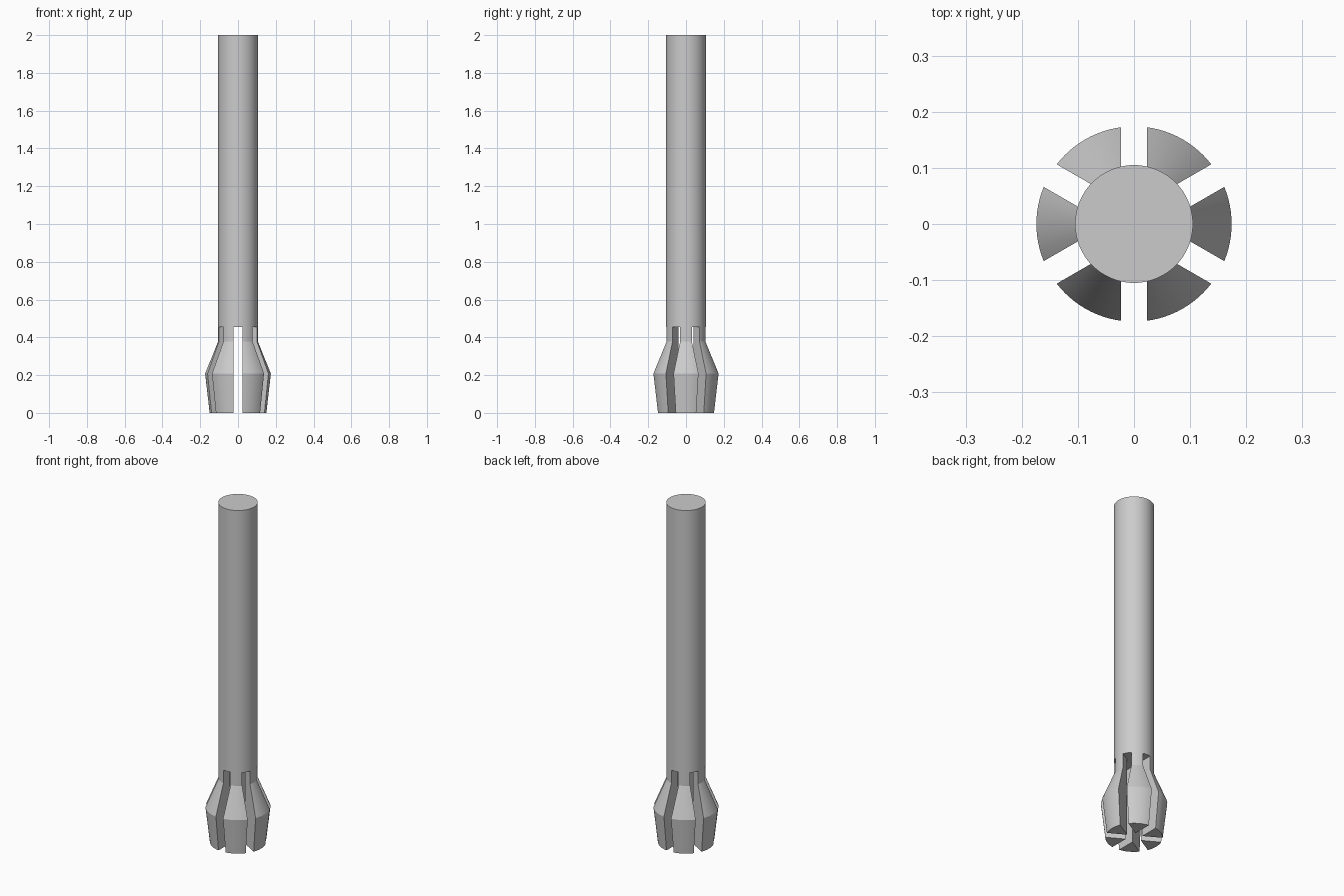
import bpy, bmesh
from math import cos, sin, pi, radians
from mathutils import Matrix, Vector

cube = bpy.data.objects.get("Cube")
if cube:
    bpy.data.objects.remove(cube, do_unlink=True)

SEGMENTS = 96
SLOTS = 6
SLOT_HALF = 0.0232
SLOT_TOP = 0.455

steel = bpy.data.materials.new("plain grey")
steel.use_nodes = True
grey = (0.6, 0.6, 0.6, 1)
steel.diffuse_color = grey
steel.node_tree.nodes["Principled BSDF"].inputs["Base Color"].default_value = grey


def make_object(name, bm):
    bmesh.ops.recalc_face_normals(bm, faces=bm.faces)
    mesh = bpy.data.meshes.new(name)
    bm.to_mesh(mesh)
    bm.free()
    obj = bpy.data.objects.new(name, mesh)
    bpy.context.collection.objects.link(obj)
    mesh.materials.append(steel)
    return obj


# Solid shaft with a flared foot, turned from (radius, height) rings
profile = [(0.15, 0), (0.174, 0.208), (0.105, 0.378), (0.105, 2)]
bm = bmesh.new()
rings = [[bm.verts.new((r * cos(2 * pi * i / SEGMENTS), r * sin(2 * pi * i / SEGMENTS), z))
          for i in range(SEGMENTS)] for r, z in profile]
for low, high in zip(rings, rings[1:]):
    for i in range(SEGMENTS):
        j = (i + 1) % SEGMENTS
        bm.faces.new((low[i], low[j], high[j], high[i]))
bm.faces.new(rings[0])
bm.faces.new(rings[-1])
shaft = make_object("slotted_shaft", bm)

# Star-shaped cutter: six radial arms meeting at the centre
bm = bmesh.new()
outline = []
inner = SLOT_HALF / sin(pi / SLOTS)
for k in range(SLOTS):
    turn = Matrix.Rotation(radians(30) + 2 * pi * k / SLOTS, 3, "Z")
    notch = Matrix.Rotation(pi / SLOTS, 3, "Z")
    for point in (Vector((0.4, -SLOT_HALF, -0.1)), Vector((0.4, SLOT_HALF, -0.1)),
                  notch @ Vector((inner, 0, -0.1))):
        outline.append(bm.verts.new(turn @ point))
base = bm.faces.new(outline)
grown = bmesh.ops.extrude_face_region(bm, geom=[base])["geom"]
bmesh.ops.translate(bm, vec=(0, 0, SLOT_TOP + 0.1),
                    verts=[v for v in grown if isinstance(v, bmesh.types.BMVert)])
cutter = make_object("slot_cutter", bm)
cutter.hide_render = True

# Cut the slots, leaving six jaws
cut = shaft.modifiers.new("slots", "BOOLEAN")
cut.operation = "DIFFERENCE"
cut.solver = "EXACT"
cut.object = cutter
bpy.ops.object.select_all(action="DESELECT")
bpy.context.view_layer.objects.active = shaft
shaft.select_set(True)
bpy.ops.object.modifier_apply(modifier=cut.name)
bpy.data.objects.remove(cutter, do_unlink=True)

# Round surfaces smooth, slot edges and rims crisp
bpy.ops.object.shade_smooth_by_angle(angle=radians(15))
